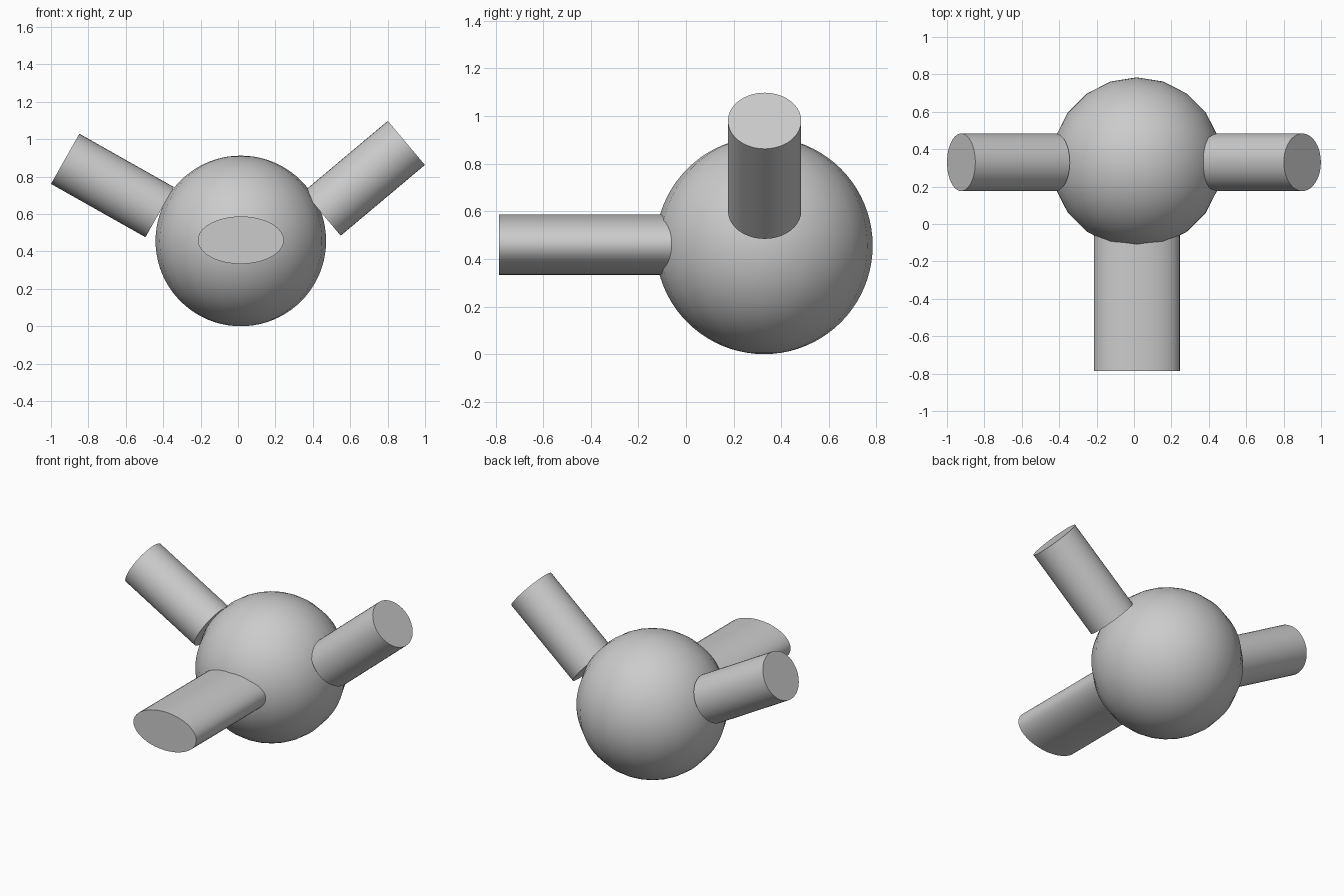
import bpy
from mathutils import Vector

if "Cube" in bpy.data.objects:
    bpy.data.objects.remove(bpy.data.objects["Cube"])

CENTRE = Vector((0.015, 0.328, 0.456))
RADIUS = 0.456


def smooth(obj, name):
    obj.name = name
    bpy.ops.object.shade_smooth_by_angle()
    return obj


def rod(name, start, end, rx, ry):
    """Capped elliptical cylinder running from start to end."""
    start, end = Vector(start), Vector(end)
    axis = end - start
    bpy.ops.mesh.primitive_cylinder_add(vertices=40, radius=1, depth=axis.length,
                                        location=(start + end) / 2)
    obj = bpy.context.object
    obj.scale = (rx, ry, 1)
    obj.rotation_euler = Vector((0, 0, 1)).rotation_difference(axis.normalized()).to_euler()
    bpy.ops.object.transform_apply(location=False, rotation=True, scale=True)
    return smooth(obj, name)


# Round body
bpy.ops.mesh.primitive_uv_sphere_add(segments=20, ring_count=40, radius=RADIUS, location=CENTRE)
smooth(bpy.context.object, "body_ball")

# Flattened front rod, sunk into the body
rod("front_rod", (0.015, -0.785, 0.46), (0.015, 0.0, 0.46), 0.23, 0.127)

# Raised side arms, whose inner ends just touch the body
rod("left_arm", (-0.419, 0.33, 0.61), (-0.924, 0.33, 0.895), 0.154, 0.154)
rod("right_arm", (0.45, 0.33, 0.602), (0.9, 0.33, 0.98), 0.154, 0.154)
